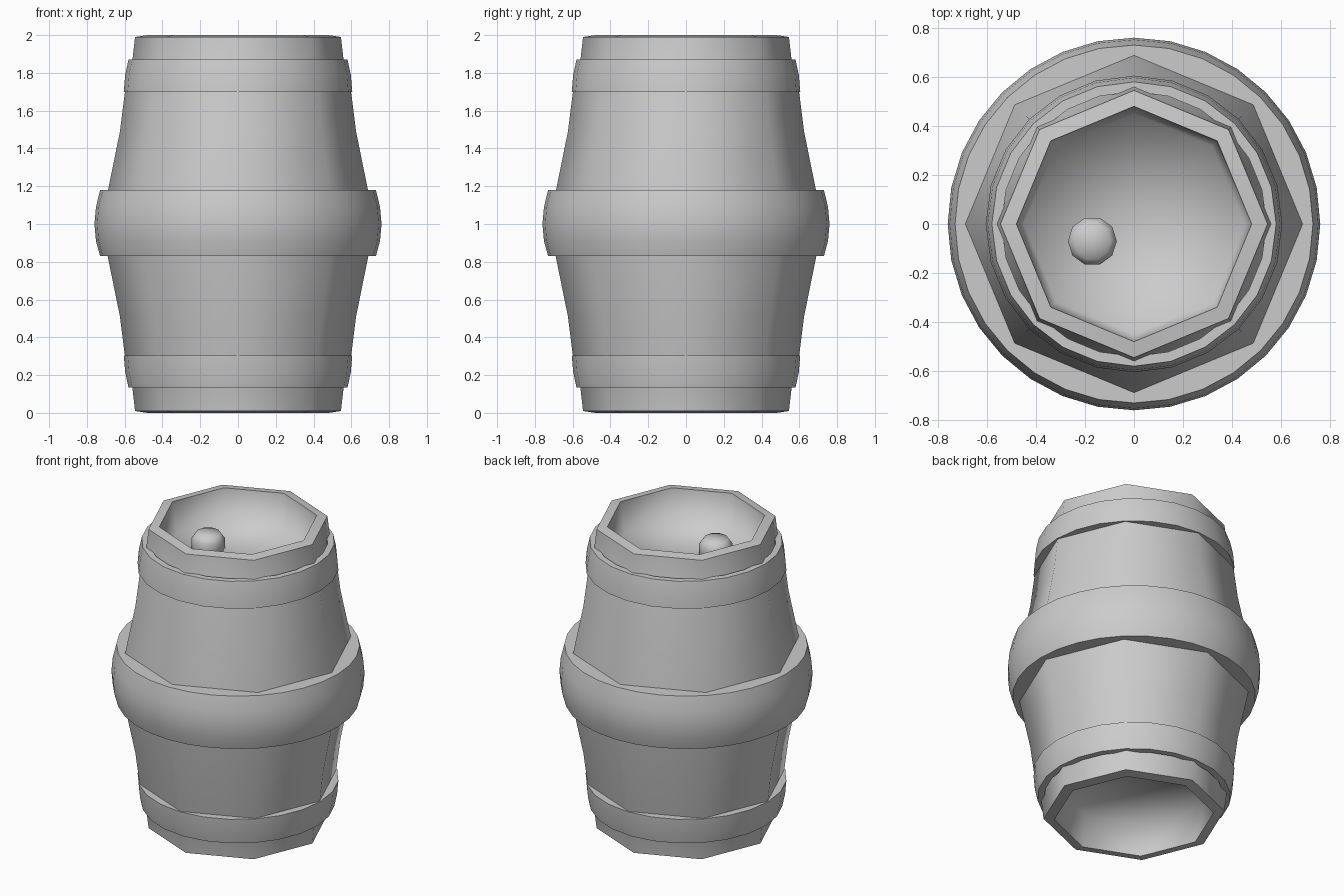
import bpy, bmesh, math

if "Cube" in bpy.data.objects:
    bpy.data.objects.remove(bpy.data.objects["Cube"])


def lathe(name, profile, sides, sharp=(), closed=False, loc=(0, 0, 0)):
    """Spin (radius, z) points round z; r = 0 points become poles; listed rings stay sharp."""
    bm = bmesh.new()
    rings = []
    for r, z in profile:
        if r == 0:
            rings.append([bm.verts.new((0, 0, z))] * sides)
        else:
            rings.append([bm.verts.new((r * math.cos(2 * math.pi * i / sides),
                                        r * math.sin(2 * math.pi * i / sides), z))
                          for i in range(sides)])
    pairs = list(zip(rings, rings[1:]))
    if closed:
        pairs.append((rings[-1], rings[0]))
    for a, b in pairs:
        for i in range(sides):
            j = (i + 1) % sides
            quad = list(dict.fromkeys((a[i], a[j], b[j], b[i])))
            bm.faces.new(quad).smooth = True
    for k in sharp:
        for i in range(sides):
            edge = bm.edges.get((rings[k][i], rings[k][(i + 1) % sides]))
            edge.smooth = False
    bmesh.ops.recalc_face_normals(bm, faces=bm.faces)
    mesh = bpy.data.meshes.new(name)
    bm.to_mesh(mesh)
    bm.free()
    obj = bpy.data.objects.new(name, mesh)
    obj.location = loc
    bpy.context.collection.objects.link(obj)
    return obj


# Eight-sided body with a recessed lid and a recessed base
lower = [(0, 0.2), (0.45, 0.2), (0.48, 0.0), (0.545, 0.01),
         (0.56, 0.14), (0.60, 0.31), (0.625, 0.51), (0.69, 0.83)]
upper = [(r, 2 - z) for r, z in reversed(lower)]
body = lower + [(0.705, 1.0)] + upper
n = len(body)
lathe("barrel_body", body, 8, sharp=(2, 3, n - 4, n - 3))

# Wide middle hoop
lathe("middle_hoop",
      [(0.62, 0.83), (0.73, 0.83), (0.752, 0.91), (0.76, 1.0),
       (0.752, 1.09), (0.73, 1.18), (0.62, 1.18)],
      32, sharp=(0, 1, 5, 6), closed=True)

# Narrow hoops near each end, mirrored about mid height
end_hoop = [(0.54, 1.70), (0.605, 1.70), (0.597, 1.79), (0.58, 1.87), (0.54, 1.87)]
lathe("top_hoop", end_hoop, 24, sharp=(0, 1, 3, 4), closed=True)
lathe("bottom_hoop", [(r, 2.005 - z) for r, z in end_hoop], 24, sharp=(0, 1, 3, 4), closed=True)

# Bung in the lid
lathe("bung", [(0, 1.74), (0.1, 1.74), (0.1, 1.87), (0.075, 1.905), (0, 1.91)],
      10, loc=(-0.17, -0.07, 0))
